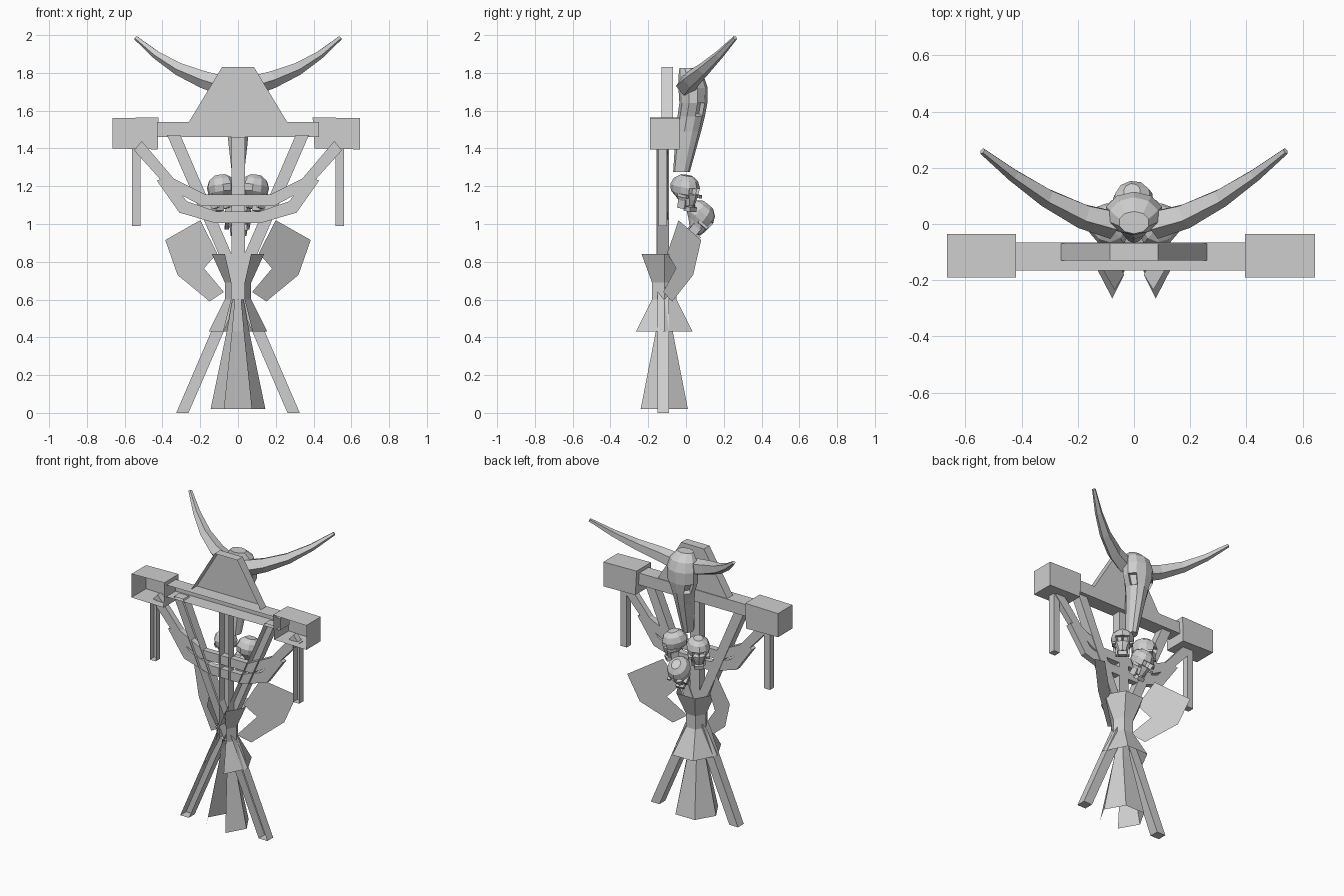
import bpy, bmesh, math
from mathutils import Matrix, Vector

cube = bpy.data.objects.get("Cube")
if cube:
    bpy.data.objects.remove(cube)

grey = bpy.data.materials.new("bone_grey")
grey.use_nodes = True
colour = (0.62, 0.62, 0.62, 1)
grey.diffuse_color = colour
grey.node_tree.nodes["Principled BSDF"].inputs["Base Color"].default_value = colour


def finish(name, bm):
    bmesh.ops.recalc_face_normals(bm, faces=bm.faces)
    mesh = bpy.data.meshes.new(name)
    bm.to_mesh(mesh)
    bm.free()
    mesh.materials.append(grey)
    obj = bpy.data.objects.new(name, mesh)
    bpy.context.collection.objects.link(obj)
    return obj


def prism(name, outline, y0, y1, open_front=True):
    """Extrude an x-z outline along y, usually leaving the front side hollow."""
    bm = bmesh.new()
    front = [bm.verts.new((x, y0, z)) for x, z in outline]
    back = [bm.verts.new((x, y1, z)) for x, z in outline]
    n = len(outline)
    for i in range(n):
        j = (i + 1) % n
        bm.faces.new((front[i], front[j], back[j], back[i]))
    bm.faces.new(back)
    if not open_front:
        bm.faces.new(front[::-1])
    return finish(name, bm)


def rect(x0, x1, z0, z1):
    return [(x0, z0), (x1, z0), (x1, z1), (x0, z1)]


def flip(points, side):
    return [(p[0] * side, *p[1:]) for p in points]


def loft(rings, sides):
    """Stack oval rings given as (z, half width, back y, front y)."""
    bm = bmesh.new()
    loops = []
    for z, w, ya, yb in rings:
        mid, half = (ya + yb) / 2, (yb - ya) / 2
        angles = [2 * math.pi * i / sides for i in range(sides)]
        loops.append([bm.verts.new((w * math.sin(a), mid + half * math.cos(a), z))
                      for a in angles])
    for low, high in zip(loops, loops[1:]):
        for i in range(sides):
            j = (i + 1) % sides
            bm.faces.new((low[i], low[j], high[j], high[i]))
    bm.faces.new(loops[0])
    bm.faces.new(loops[-1])
    bmesh.ops.recalc_face_normals(bm, faces=bm.faces)
    return bm


def sink(bm, rule, rim, depth):
    """Cut sockets into the faces picked by a rule on their centres."""
    chosen = [f for f in bm.faces if rule(f.calc_center_median())]
    bmesh.ops.inset_individual(bm, faces=chosen, thickness=rim, depth=-depth)


def collar(name, rings):
    """Six-sided sleeve with its front panel left open; rings are (z, x radius, y radius)."""
    bm = bmesh.new()
    loops = []
    for z, rx, ry in rings:
        loops.append([bm.verts.new((rx * math.cos(math.radians(a)),
                                    -0.115 + ry * math.sin(math.radians(a)) / 0.866, z))
                      for a in range(-60, 241, 60)])
    for low, high in zip(loops, loops[1:]):
        for i in range(5):
            bm.faces.new((low[i], low[i + 1], high[i + 1], high[i]))
    return finish(name, bm)


# Crossbar and gable
prism("crossbar", rect(-0.43, 0.43, 1.46, 1.54), -0.165, -0.065)
prism("gable", [(-0.26, 1.54), (0.26, 1.54), (0.085, 1.83), (-0.085, 1.83)], -0.13, -0.07)

# Hollow end boxes
prism("right_end_box", [(-0.665, 1.4), (-0.425, 1.395), (-0.42, 1.565), (-0.665, 1.56)],
      -0.19, -0.035)
prism("left_end_box", [(0.405, 1.4), (0.645, 1.395), (0.645, 1.56), (0.395, 1.565)],
      -0.19, -0.035)

# Upright pole, crossed poles and hanging posts
prism("centre_pole", rect(-0.035, 0.038, 0.6, 1.46), -0.155, -0.095)
for side, label in ((-1, "right"), (1, "left")):
    prism(label + "_crossed_pole",
          flip([(-0.327, 0), (-0.262, 0), (0.375, 1.47), (0.305, 1.47)], side),
          -0.152, -0.09)
    prism(label + "_hanging_post", flip(rect(0.515, 0.56, 0.99, 1.4), side), -0.145, -0.1)

    # Rib branches
    for part, outline in (
        ("upper_rib", [(0, 1.155), (0.17, 1.155), (0.34, 1.24), (0.51, 1.44),
                       (0.55, 1.39), (0.37, 1.19), (0.19, 1.095), (0, 1.095)]),
        ("lower_rib", [(0, 1.065), (0.11, 1.065), (0.27, 1.12), (0.38, 1.25),
                       (0.43, 1.23), (0.31, 1.06), (0.12, 1.005), (0, 1.005)])):
        prism(label + "_" + part, flip(outline, side), -0.135, -0.095, False)

    # Shoulder blade sheet, slanting backwards as it spreads out
    blade = bmesh.new()
    shape = [(0.385, 0.915), (0.2, 1.02), (0.11, 0.845), (0.18, 0.765),
             (0.075, 0.64), (0.15, 0.59), (0.32, 0.73)]
    blade.faces.new([blade.verts.new((side * x, 0.65 * x - 0.17, z)) for x, z in shape])
    finish(label + "_shoulder_blade", blade)

# Wrapped collars and lower skirt
collar("upper_wrap", [(0.6, 0.07, 0.065), (0.69, 0.07, 0.065), (0.84, 0.138, 0.12)])
collar("middle_skirt", [(0.43, 0.155, 0.15), (0.6, 0.07, 0.065)])
collar("lower_skirt", [(0.02, 0.145, 0.125), (0.43, 0.06, 0.045), (0.6, 0.03, 0.03)])

# Horned animal skull
bull = loft([(1.275, 0.035, -0.068, 0.02), (1.4, 0.05, -0.06, 0.055),
             (1.49, 0.06, -0.055, 0.08), (1.57, 0.075, -0.045, 0.1),
             (1.64, 0.105, -0.035, 0.113), (1.72, 0.105, -0.04, 0.115),
             (1.78, 0.09, -0.04, 0.095), (1.825, 0.055, -0.035, 0.045)], 10)
sink(bull, lambda c: 1.57 < c.z < 1.64 and abs(c.x) > 0.04 and c.y > 0.04, 0.008, 0.025)
finish("animal_skull", bull)

# Horns: tapered square sections swept along a curve
for side, label in ((-1, "right"), (1, "left")):
    stations = [((0.07, 0.0, 1.73), 0.055), ((0.18, 0.03, 1.765), 0.048),
                ((0.31, 0.095, 1.82), 0.036), ((0.43, 0.175, 1.895), 0.024),
                ((0.54, 0.26, 1.985), 0.012)]
    points = [Vector(p) for p, r in stations]
    bm = bmesh.new()
    loops = []
    for i, (p, r) in enumerate(stations):
        tangent = points[min(i + 1, 4)] - points[max(i - 1, 0)]
        across = tangent.cross(Vector((0, 0, 1))).normalized()
        up = across.cross(tangent).normalized()
        loop = []
        for k in range(5):
            a = 2 * math.pi * k / 5
            v = points[i] + r * (across * math.cos(a) + up * math.sin(a))
            loop.append(bm.verts.new((side * v.x, v.y, v.z)))
        loops.append(loop)
    for a, b in zip(loops, loops[1:]):
        for k in range(5):
            j = (k + 1) % 5
            bm.faces.new((a[k], a[j], b[j], b[k]))
    bm.faces.new(loops[0])
    bm.faces.new(loops[-1])
    finish(label + "_horn", bm)


def skull(name, place, yaw, pitch):
    """Small faceted skull with eye sockets, cheekbones and a toothed jaw."""
    bm = loft([(-0.065, 0.035, -0.005, 0.066), (-0.03, 0.05, -0.045, 0.074),
               (-0.005, 0.066, -0.08, 0.076), (0.03, 0.074, -0.088, 0.078),
               (0.065, 0.062, -0.072, 0.062), (0.088, 0.03, -0.04, 0.03)], 10)
    sink(bm, lambda c: -0.005 < c.z < 0.03 and c.y > 0.04 and abs(c.x) < 0.035, 0.005, 0.025)
    blocks = [((0, 0.05, -0.083), (0.055, 0.045, 0.025))]
    for s in (-1, 1):
        blocks.append(((s * 0.055, 0.035, -0.015), (0.022, 0.06, 0.016)))
        blocks.append(((s * 0.036, 0.02, -0.06), (0.012, 0.05, 0.05)))
    for centre, size in blocks:
        bmesh.ops.create_cube(bm, size=1, matrix=Matrix.Translation(centre)
                              @ Matrix.Diagonal((*size, 1)))
    obj = finish(name, bm)
    obj.matrix_world = (Matrix.Translation(place)
                        @ Matrix.Rotation(math.radians(yaw), 4, "Z")
                        @ Matrix.Rotation(math.radians(pitch), 4, "X"))


skull("left_skull", (0.088, -0.005, 1.17), -40, -10)
skull("right_skull", (-0.088, -0.005, 1.17), 40, -10)
skull("lower_skull", (0, 0.065, 1.03), 8, -40)
